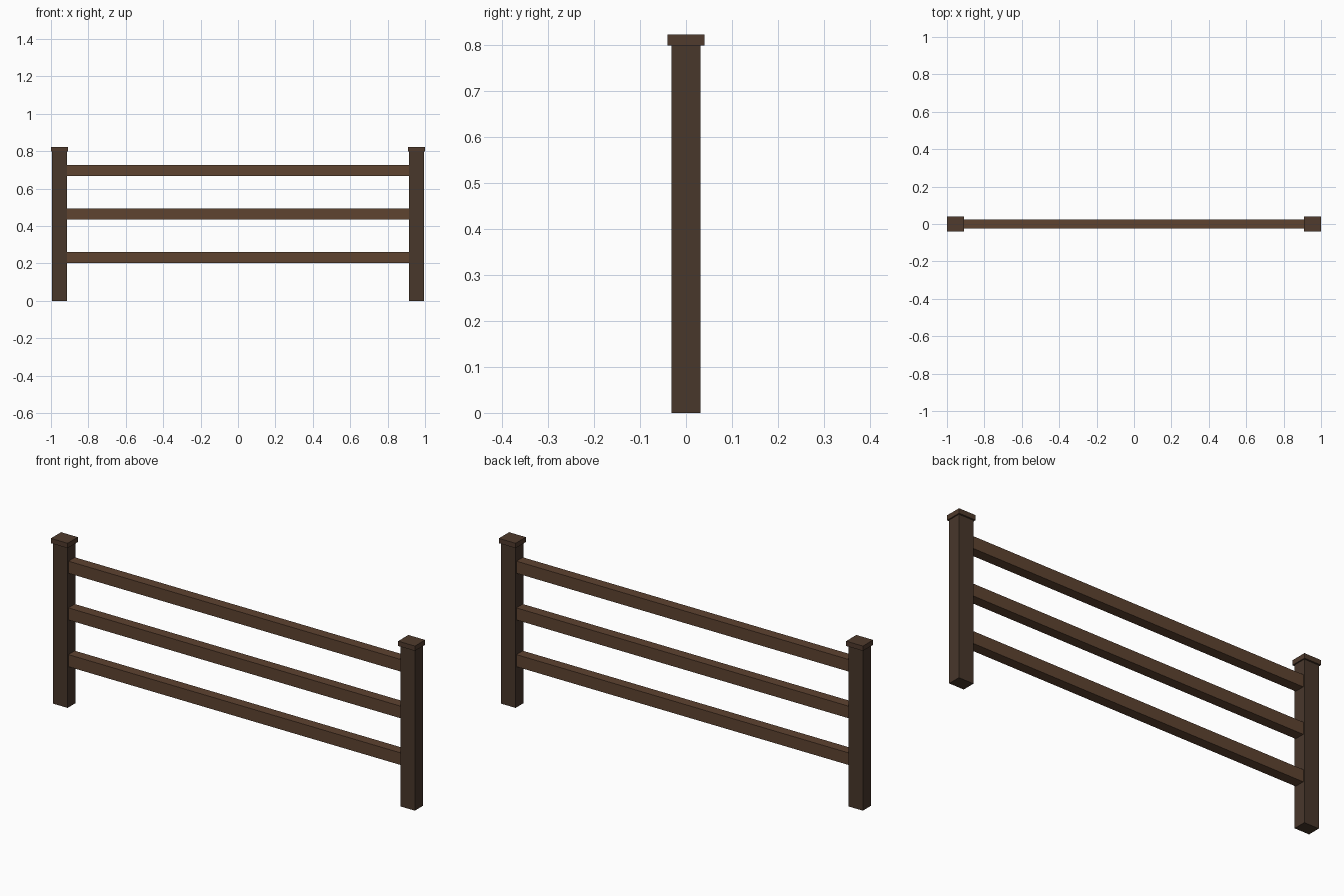
import bpy

if "Cube" in bpy.data.objects:
    bpy.data.objects.remove(bpy.data.objects["Cube"])


def material(name, rgb):
    m = bpy.data.materials.new(name)
    m.diffuse_color = (*rgb, 1)
    m.use_nodes = True
    m.node_tree.nodes["Principled BSDF"].inputs["Base Color"].default_value = m.diffuse_color
    return m


post_wood = material("dark_wood", (0.065, 0.038, 0.024))
rail_wood = material("brown_wood", (0.112, 0.056, 0.030))
cap_wood = material("cap_wood", (0.080, 0.043, 0.026))


def box(name, centre, size, mat):
    bpy.ops.mesh.primitive_cube_add(size=1, location=centre)
    ob = bpy.context.object
    ob.name = name
    ob.scale = size
    bpy.ops.object.transform_apply(location=False, rotation=False, scale=True)
    ob.data.materials.append(mat)
    return ob


POST_X = 0.954
POST_H = 0.798
CAP_H = 0.024

# Posts with flat overhanging caps
for side, sx in (("left", -1), ("right", 1)):
    box(f"{side}_post", (sx * POST_X, 0, POST_H / 2), (0.08, 0.064, POST_H), post_wood)
    box(f"{side}_post_cap", (sx * POST_X, 0, POST_H + CAP_H / 2), (0.092, 0.08, CAP_H), cap_wood)

# Horizontal rails, ends butting against the posts
rail_length = 2 * (POST_X - 0.04)
for name, z in (("lower_rail", 0.232), ("middle_rail", 0.464), ("upper_rail", 0.696)):
    box(name, (0, 0, z), (rail_length, 0.05, 0.06), rail_wood)
